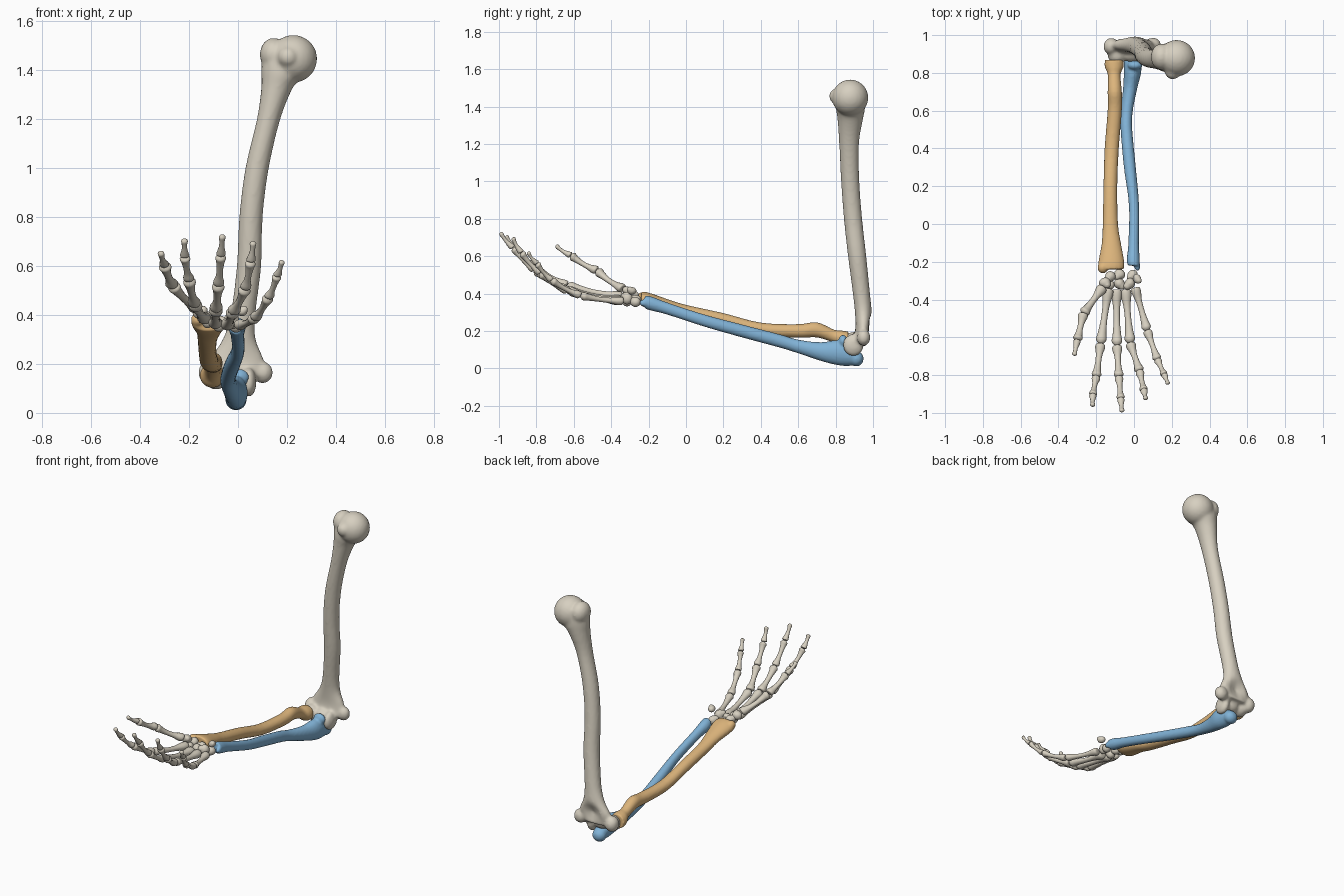
import bpy, bmesh, math, random
from mathutils import Vector, Matrix

default_cube = bpy.data.objects.get("Cube")
if default_cube:
    bpy.data.objects.remove(default_cube, do_unlink=True)

random.seed(4)
X, Y, Z = Vector((1, 0, 0)), Vector((0, 1, 0)), Vector((0, 0, 1))


def make_material(name, red, green, blue):
    material = bpy.data.materials.new(name)
    material.use_nodes = True
    colour = (red, green, blue, 1)
    material.diffuse_color = colour
    shader = material.node_tree.nodes["Principled BSDF"]
    shader.inputs["Base Color"].default_value = colour
    shader.inputs["Roughness"].default_value = .6
    return material


bone_white = make_material("bone ivory", .68, .63, .53)
bone_tan = make_material("radius tan", .72, .46, .2)
bone_blue = make_material("ulna blue", .22, .45, .68)


def spline(a, b, c, d, t):
    """Smooth curve through b and c, for any number of values."""
    return [q + .5 * t * (r - p + t * (2 * p - 5 * q + 4 * r - s + t * (3 * (q - r) + s - p)))
            for p, q, r, s in zip(a, b, c, d)]


def tube(bm, stations, side, up, sides=20, steps=4):
    """Loft ellipses (x, y, z, side radius, up radius) into a closed tube."""
    padded = [stations[0], *stations, stations[-1]]
    rows = []
    for i in range(len(stations) - 1):
        rows += [spline(*padded[i:i + 4], k / steps) for k in range(steps)]
    rows.append(stations[-1])
    rings = []
    for x, y, z, wide, tall in rows:
        ring = []
        for k in range(sides):
            angle = math.tau * k / sides
            offset = side * wide * math.cos(angle) + up * tall * math.sin(angle)
            ring.append(bm.verts.new(Vector((x, y, z)) + offset))
        rings.append(ring)
    for low, high in zip(rings, rings[1:]):
        for k in range(sides):
            n = (k + 1) % sides
            bm.faces.new((low[k], low[n], high[n], high[k]))
    bm.faces.new(rings[0][::-1])
    bm.faces.new(rings[-1])


def blob(bm, centre, radii, turn=0):
    """Add an ellipsoid, turned about the vertical."""
    matrix = (Matrix.Translation(centre) @ Matrix.Rotation(turn, 4, "Z")
              @ Matrix.Diagonal((*radii, 1)))
    bmesh.ops.create_icosphere(bm, subdivisions=3, radius=1, matrix=matrix)


def finish(name, bm, material, voxel=0):
    """Store the mesh; a voxel size fuses overlapping pieces into one bone."""
    bmesh.ops.recalc_face_normals(bm, faces=bm.faces[:])
    mesh = bpy.data.meshes.new(name)
    for face in bm.faces:
        face.smooth = True
    bm.to_mesh(mesh)
    bm.free()
    mesh.materials.append(material)
    obj = bpy.data.objects.new(name, mesh)
    bpy.context.collection.objects.link(obj)
    if voxel:
        remesh = obj.modifiers.new("fuse", "REMESH")
        remesh.mode = "VOXEL"
        remesh.voxel_size = voxel
        remesh.use_smooth_shade = True
        smooth = obj.modifiers.new("soften", "SMOOTH")
        smooth.factor = .5
        smooth.iterations = 5
    return obj


# Upper arm bone: shaft flaring into the elbow
bm = bmesh.new()
tube(bm, [
    (.17, .885, 1.49, .07, .065), (.185, .88, 1.4, .09, .078),
    (.16, .878, 1.33, .065, .068), (.125, .872, 1.2, .048, .053),
    (.078, .878, 1, .048, .049), (.053, .893, .8, .048, .049),
    (.045, .915, .6, .05, .049), (.02, .938, .4, .051, .046),
    (.005, .948, .3, .068, .045), (-.005, .948, .22, .11, .042),
    (-.01, .935, .15, .12, .042)], X, Y)
# Hollow at the back of the elbow
for v in bm.verts:
    distance = (v.co - Vector((0, .99, .22))).length
    if distance < .07 and v.co.y > .95:
        v.co.y -= .035 * (1 - distance / .07)
# Shoulder ball and its two bumps
blob(bm, (.226, .878, 1.447), (.098, .097, .098))
blob(bm, (.145, .885, 1.465), (.056, .07, .068))
blob(bm, (.205, .815, 1.455), (.045, .05, .045))
# Elbow side knobs and hinge rollers
blob(bm, (.1, .95, .165), (.043, .036, .045))
blob(bm, (-.12, .94, .165), (.042, .045, .05))
blob(bm, (-.09, .895, .145), (.05, .05, .05))
blob(bm, (.045, .895, .125), (.03, .056, .06))
blob(bm, (-.015, .9, .14), (.06, .042, .045))
finish("upper_arm_bone", bm, bone_white, .009)

# Ulna: hooked elbow end, slim shaft, knobbed wrist end
bm = bmesh.new()
tube(bm, [
    (-.008, .925, .055, .038, .036), (-.008, .86, .075, .046, .062),
    (-.008, .8, .085, .046, .066), (-.02, .72, .09, .038, .05),
    (-.038, .6, .117, .032, .037), (-.04, .5, .147, .031, .036),
    (-.022, .3, .2, .032, .035), (0, .1, .255, .027, .033),
    (-.002, -.1, .32, .028, .033), (-.004, -.18, .345, .034, .038),
    (-.002, -.22, .355, .033, .036)], X, Z)
blob(bm, (-.008, .91, .052), (.044, .04, .042))
blob(bm, (.005, .84, .145), (.04, .025, .035))
blob(bm, (.018, -.225, .35), (.016, .025, .018))
finish("ulna", bm, bone_blue, .007)

# Radius: round head, narrow neck, broad wrist end
bm = bmesh.new()
tube(bm, [
    (-.105, .868, .15, .05, .048), (-.105, .83, .155, .05, .048),
    (-.105, .79, .172, .034, .036), (-.102, .7, .206, .038, .041),
    (-.102, .6, .2, .038, .037), (-.118, .4, .21, .038, .035),
    (-.125, .2, .26, .037, .036), (-.125, 0, .305, .041, .035),
    (-.12, -.1, .335, .051, .036), (-.12, -.2, .363, .069, .042),
    (-.122, -.24, .372, .068, .038)], X, Z)
blob(bm, (-.165, -.232, .38), (.028, .03, .028))
finish("radius", bm, bone_tan, .007)

# Wrist: eight pebble bones (centre and size)
wrist = {
    "scaphoid": (-.125, -.277, .385, .034), "lunate": (-.075, -.265, .365, .033),
    "triquetrum": (-.008, -.27, .355, .032), "pisiform": (.016, -.29, .415, .026),
    "trapezium": (-.155, -.31, .41, .032), "trapezoid": (-.125, -.322, .372, .028),
    "capitate": (-.078, -.315, .365, .034), "hamate": (-.022, -.315, .375, .035)}
for name, (x, y, z, size) in wrist.items():
    bm = bmesh.new()
    radii = [size * random.uniform(.8, 1.05) for _ in range(3)]
    blob(bm, (x, y, z), radii, random.uniform(-1, 1))
    side = random.choice((-1, 1))
    blob(bm, (x + side * size * .4, y - size * .4, z + size * .3), [size * .6] * 3)
    finish(name, bm, bone_white, .006)

# Fingers: joints from knuckle base to tip
fingers = {
    "thumb": [(-.165, -.335, .425), (-.268, -.475, .523), (-.3, -.615, .605), (-.316, -.695, .657)],
    "index": [(-.135, -.34, .385), (-.177, -.635, .445), (-.2, -.81, .545),
              (-.218, -.905, .64), (-.219, -.962, .71)],
    "middle": [(-.093, -.345, .365), (-.09, -.645, .425), (-.08, -.81, .525),
               (-.07, -.925, .645), (-.064, -.992, .727)],
    "ring": [(-.045, -.345, .36), (-.02, -.632, .415), (.03, -.78, .51),
             (.052, -.88, .62), (.062, -.925, .7)],
    "little": [(.005, -.335, .36), (.07, -.565, .39), (.125, -.72, .473),
               (.16, -.797, .562), (.18, -.845, .622)]}
# Bone profile: place along the bone, relative thickness
profile = [(.01, .5), (.03, .95), (.12, 1), (.3, .68), (.55, .6),
           (.8, .8), (.92, 1), (.99, .5)]
tip_profile = [(.01, .5), (.05, 1), (.2, .9), (.5, .58), (.75, .6), (.92, .72), (1, .3)]
thickness = {"metacarpal": .028, "proximal": .026, "middle": .022, "distal": .019}

for finger, joints in fingers.items():
    parts = ["metacarpal", "proximal", "middle", "distal"]
    if finger == "thumb":
        parts.remove("middle")
    scale = .9 if finger == "little" else 1
    for part, a, b in zip(parts, joints, joints[1:]):
        a, b = Vector(a), Vector(b)
        along = (b - a).normalized()
        side = along.cross(Z).normalized()
        up = side.cross(along)
        radius = thickness[part] * scale
        stations = []
        for t, size in (tip_profile if part == "distal" else profile):
            # Shafts bow gently away from the palm
            p = a.lerp(b, t) - up * math.sin(math.pi * t) * radius * .3
            stations.append((*p, radius * size, radius * size * .88))
        bm = bmesh.new()
        tube(bm, stations, side, up, sides=14, steps=3)
        finish(f"{finger}_{part}", bm, bone_white)
